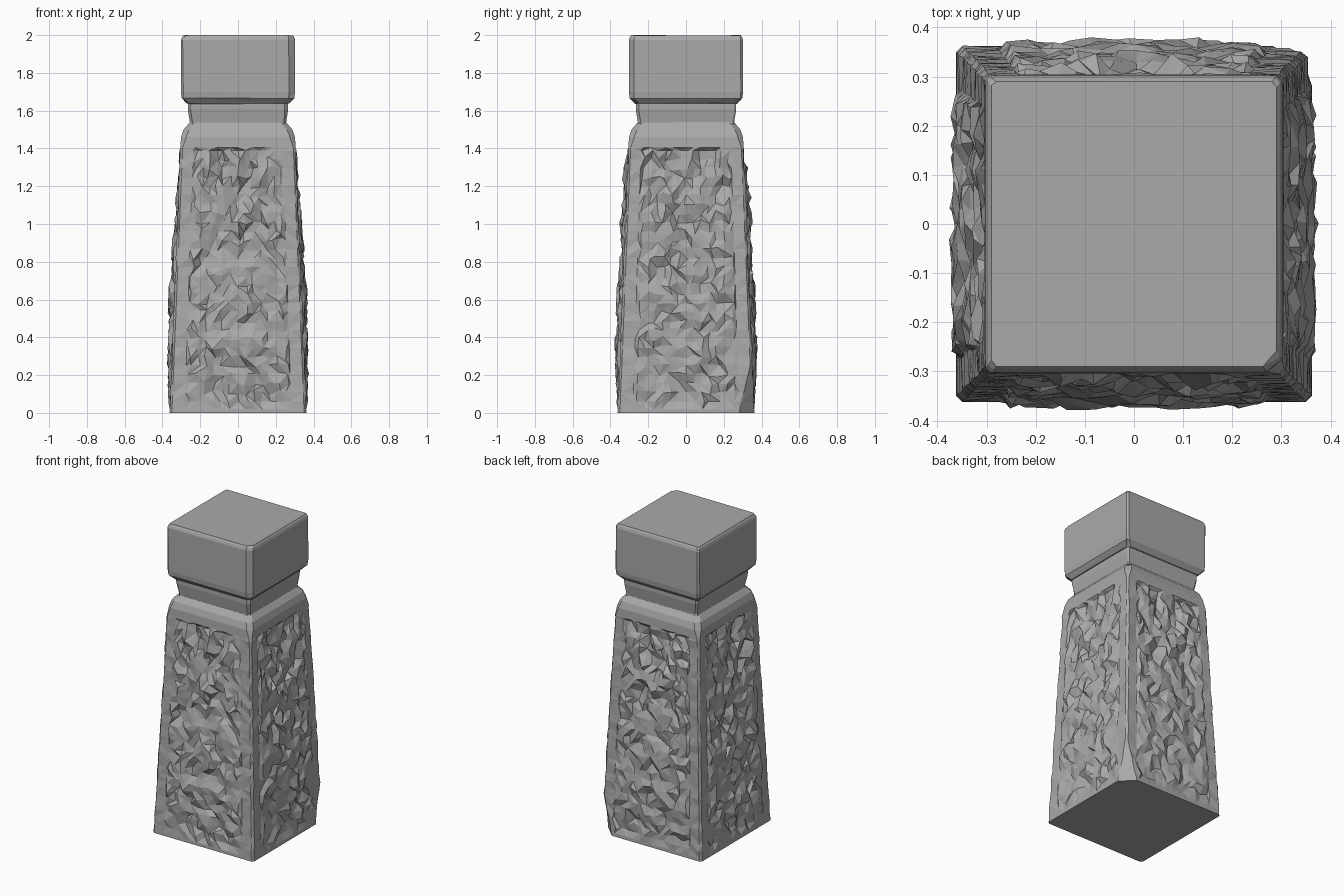
import bpy, bmesh, random
from mathutils import Vector

random.seed(11)
cube = bpy.data.objects.get("Cube")
if cube:
    bpy.data.objects.remove(cube)

stone = bpy.data.materials.new("grey_stone")
stone.use_nodes = True
grey = (0.4, 0.4, 0.4, 1)
stone.diffuse_color = grey
stone.node_tree.nodes["Principled BSDF"].inputs["Base Color"].default_value = grey

# Side k faces: 0 front, 1 left, 2 back, 3 right
NORMALS = [Vector((0, -1, 0)), Vector((1, 0, 0)), Vector((0, 1, 0)), Vector((-1, 0, 0))]
TANGENTS = [Vector((1, 0, 0)), Vector((0, 1, 0)), Vector((-1, 0, 0)), Vector((0, -1, 0))]


def loft(name, rows, columns, place):
    """Stack square rings; corner k lies between side k and the next one."""
    bm = bmesh.new()
    rings = []
    for row in range(rows):
        ring = []
        for side in range(4):
            for col in range(columns):
                across, out, z = place(side, row, col)
                p = TANGENTS[side] * across + NORMALS[side] * out
                ring.append(bm.verts.new((p.x, p.y, z)))
        rings.append(ring)
    count = len(rings[0])
    for low, high in zip(rings, rings[1:]):
        for i in range(count):
            j = (i + 1) % count
            a, b, c, d = low[i], low[j], high[j], high[i]
            if random.random() < 0.5:
                bm.faces.new((a, b, c))
                bm.faces.new((a, c, d))
            else:
                bm.faces.new((a, b, d))
                bm.faces.new((b, c, d))
    bm.faces.new(rings[0])
    bm.faces.new(rings[-1])
    bmesh.ops.recalc_face_normals(bm, faces=bm.faces)
    mesh = bpy.data.meshes.new(name)
    bm.to_mesh(mesh)
    bm.free()
    mesh.materials.append(stone)
    obj = bpy.data.objects.new(name, mesh)
    bpy.context.collection.objects.link(obj)
    return obj


# Chisel strokes on one half of a panel (across, z, across, z, height)
FACE_STROKES = [(0, 1.0, 0.15, 1.3, 0.025), (0, 1.08, 0.1, 1.36, -0.03),
                (0.09, 1.0, 0.2, 0.76, -0.025), (0, 0.68, 0.06, 0.55, 0.025),
                (0, 0.42, 0.12, 0.36, 0.025), (0.05, 0.25, 0.15, 0.1, -0.02)]
SIDE_STROKES = [(0, 0.98, 0.2, 1.2, -0.025), (0, 0.9, 0.12, 0.75, -0.025),
                (0, 1.16, 0.1, 1.38, -0.03), (0.05, 0.55, 0.2, 0.65, 0.025),
                (0, 0.08, 0.2, 0.28, -0.015)]


def carving(side, across, z):
    """Relief height from the mirrored chisel strokes."""
    height = 0
    for x1, z1, x2, z2, h in (SIDE_STROKES if side % 2 else FACE_STROKES):
        a, b = Vector((x1, z1)), Vector((x2, z2))
        p = Vector((abs(across), z))
        t = max(0, min(1, (p - a).dot(b - a) / (b - a).length_squared))
        height += h * max(0, 1 - (p - a.lerp(b, t)).length / 0.05)
    return height


# Tapered shaft with a carved panel on every side
PANEL_ROWS = 28
COLUMNS = [-1, -0.78, -0.73] + [i * 0.12 for i in range(-5, 6)] + [0.73, 0.78, 1]
LEVELS = [0, 0.02] + [0.06 + 1.33 * i / PANEL_ROWS for i in range(PANEL_ROWS + 1)]
LEVELS += [1.405, 1.46, 1.5, 1.535]


def shaft_point(side, row, col):
    z, u = LEVELS[row], COLUMNS[col]
    half = 0.362 - 0.057 * z / 1.4
    if z > 1.45:
        half = {1.46: 0.302, 1.5: 0.288, 1.535: 0.258}[z]
    chip = 0.012
    if z > 1.45:
        chip = 0.028
    if side in (1, 2) and z < 0.25:      # broken back left corner
        if (side == 1 and u == 1) or (side == 2 and u == -1):
            chip += 0.07 * (1 - z / 0.25)
    across = u * half if abs(u) < 1 else u * (half - chip)
    out = half
    panel = 2 <= row <= PANEL_ROWS + 2
    if panel and abs(u) < 0.75:
        across += random.uniform(-0.012, 0.012)
        swell = 0.02 * min(1, (1.4 - z) / 0.5) * min(1, z / 0.25)
        out += swell - 0.008 + random.uniform(-0.014, 0.014) + carving(side, across, z)
        out = max(half - 0.032, min(half + 0.032, out))
        if 2 < row < PANEL_ROWS + 2:
            z += random.uniform(-0.014, 0.014)
    elif panel:
        out += random.uniform(-0.004, 0.004)
    return across, out, z


loft("carved_shaft", len(LEVELS), len(COLUMNS), shaft_point)


def plain_block(name, profile, chips):
    """Square moulding from (half width, z) pairs with chipped corners."""
    def place(side, row, col):
        half, z = profile[row]
        corner = side if col else (side - 1) % 4
        chip = chips[corner] * random.uniform(0.7, 1.3)
        return (half - chip) * (1 if col else -1), half, z + random.uniform(-0.003, 0)
    return loft(name, len(profile), 2, place)


plain_block("neck", [(0.258, 1.53), (0.255, 1.54), (0.266, 1.61), (0.266, 1.64)],
            [0.015, 0.01, 0.01, 0.015])
plain_block("capstone", [(0.25, 1.635), (0.272, 1.64), (0.298, 1.668), (0.302, 1.7),
                         (0.302, 1.975), (0.297, 1.99), (0.29, 2.0)],
            [0.03, 0.012, 0.01, 0.01])
